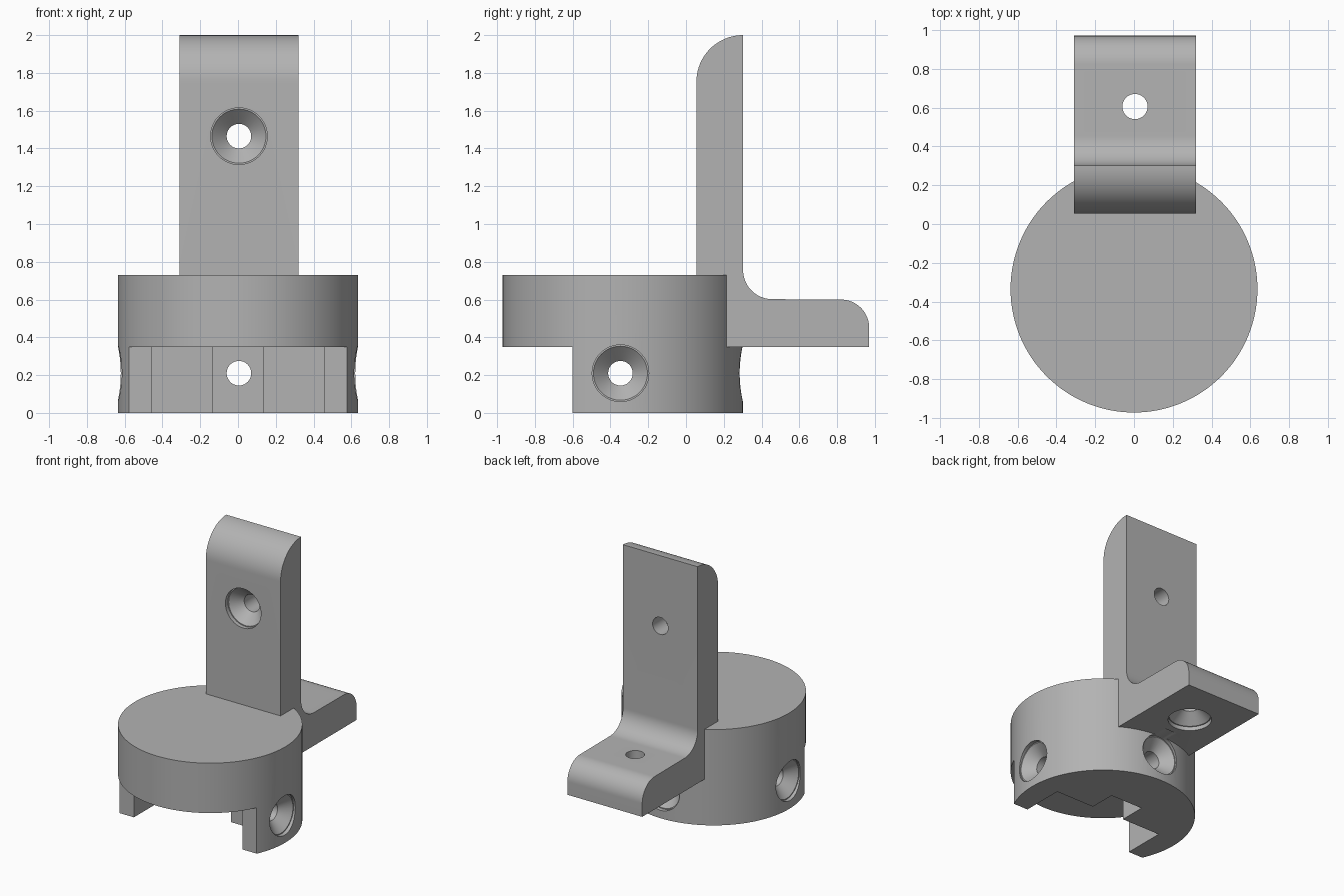
import bpy, bmesh, math
from mathutils import Matrix, Vector

if "Cube" in bpy.data.objects:
    bpy.data.objects.remove(bpy.data.objects["Cube"])

grey = bpy.data.materials.new("plain_grey")
grey.use_nodes = True
COLOUR = (0.45, 0.45, 0.45, 1)
grey.diffuse_color = COLOUR
grey.node_tree.nodes["Principled BSDF"].inputs["Base Color"].default_value = COLOUR

DISC_Y, DISC_R = -0.335, 0.636
MID_X = 0.005


def make(name, bm):
    bmesh.ops.remove_doubles(bm, verts=bm.verts, dist=1e-5)
    bmesh.ops.recalc_face_normals(bm, faces=bm.faces)
    mesh = bpy.data.meshes.new(name)
    bm.to_mesh(mesh)
    bm.free()
    mesh.materials.append(grey)
    obj = bpy.data.objects.new(name, mesh)
    bpy.context.collection.objects.link(obj)
    return obj


def prism(name, outline, offset):
    """Extrude a flat outline of 3D points along an offset."""
    bm = bmesh.new()
    face = bm.faces.new([bm.verts.new(p) for p in outline])
    new = bmesh.ops.extrude_face_region(bm, geom=[face], use_keep_orig=True)["geom"]
    moved = [v for v in new if isinstance(v, bmesh.types.BMVert)]
    bmesh.ops.translate(bm, verts=moved, vec=offset)
    return make(name, bm)


def arc(cy, cz, r, start, end, steps=20):
    angles = [math.radians(start + (end - start) * i / steps) for i in range(steps + 1)]
    return [(cy + r * math.cos(a), cz + r * math.sin(a)) for a in angles]


def screw_hole(name, place, inward, length):
    """Countersunk hole cutter, running inward from a surface point."""
    profile = [(0, -0.1), (0.15, -0.1), (0.15, 0.03), (0.143, 0.03),
               (0.065, 0.105), (0.065, length), (0, length)]
    bm = bmesh.new()
    verts = [bm.verts.new((r, 0, d)) for r, d in profile]
    edges = [bm.edges.new(pair) for pair in zip(verts, verts[1:])]
    bmesh.ops.spin(bm, geom=verts + edges, cent=(0, 0, 0), axis=(0, 0, 1),
                   angle=math.tau, steps=48)
    turn = Vector((0, 0, 1)).rotation_difference(Vector(inward)).to_matrix().to_4x4()
    bm.transform(Matrix.Translation(place) @ turn)
    return make(name, bm)


def combine(target, other, operation):
    mod = target.modifiers.new(other.name, "BOOLEAN")
    mod.operation, mod.solver, mod.object = operation, "EXACT", other
    bpy.context.view_layer.objects.active = target
    bpy.ops.object.modifier_apply(modifier=mod.name)
    bpy.data.objects.remove(other)


# Round base
bm = bmesh.new()
bmesh.ops.create_cone(bm, cap_ends=True, segments=128, radius1=DISC_R, radius2=DISC_R,
                      depth=0.73, matrix=Matrix.Translation((0, DISC_Y, 0.365)))
body = make("mounting_bracket", bm)

# Open front and stepped pocket under the base
half = [(1, -1.2), (1, -0.6), (0.457, -0.6), (0.457, -0.28), (0.135, -0.28), (0.135, -0.08)]
pocket = half + [(-x, y) for x, y in reversed(half)]
combine(body, prism("pocket", [(x, y, -0.1) for x, y in pocket], (0, 0, 0.45)), "DIFFERENCE")

# Upright plate and rear shelf in one rounded profile
side = [(0.055, 0.35), (0.97, 0.35)]
side += arc(0.82, 0.45, 0.15, 0, 90)
side += arc(0.457, 0.757, 0.155, 270, 180)
side += [(0.302, 2.0)]
side += arc(0.302, 1.753, 0.247, 90, 180)
combine(body, prism("plate", [(MID_X - 0.315, y, z) for y, z in side], (0.63, 0, 0)), "UNION")

# Countersunk screw holes: base sides, base back, plate front, shelf underside
holes = [((DISC_R, -0.347, 0.21), (-1, 0, 0), 0.3),
         ((-DISC_R, -0.347, 0.21), (1, 0, 0), 0.3),
         ((MID_X, DISC_Y + DISC_R, 0.21), (0, -1, 0), 0.5),
         ((MID_X, 0.055, 1.465), (0, 1, 0), 0.5),
         ((MID_X, 0.605, 0.35), (0, 0, 1), 0.5)]
for place, inward, length in holes:
    combine(body, screw_hole("hole", place, inward, length), "DIFFERENCE")

# Smooth curves, sharp edges
bpy.ops.object.select_all(action="DESELECT")
body.select_set(True)
bpy.context.view_layer.objects.active = body
bpy.ops.object.shade_smooth_by_angle(angle=math.radians(25))
